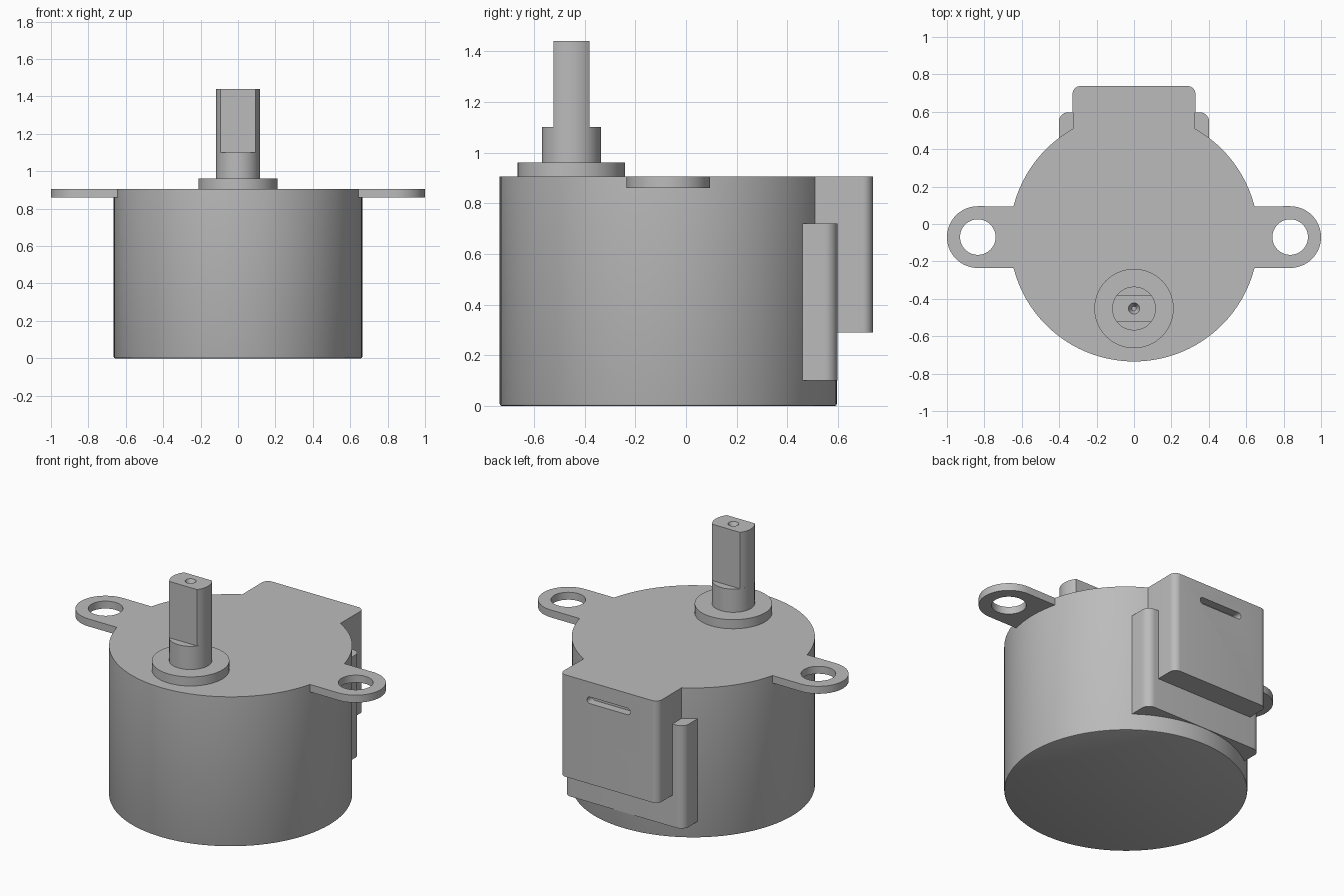
import bpy
import bmesh
from math import asin, cos, sin, pi, radians

cube = bpy.data.objects.get("Cube")
if cube:
    bpy.data.objects.remove(cube)

metal = bpy.data.materials.new("plain grey metal")
metal.use_nodes = True
GREY = (0.5, 0.5, 0.5, 1)
metal.diffuse_color = GREY
metal.node_tree.nodes["Principled BSDF"].inputs["Base Color"].default_value = GREY

BODY_Y, BODY_R, TOP = -0.07, 0.665, 0.905
SHAFT_Y, SHAFT_R, SHAFT_TOP = -0.452, 0.117, 1.44


def arc(cx, cy, r, start, end, steps=24):
    """Points along an arc, from start to end angle in radians."""
    angles = [start + (end - start) * i / steps for i in range(steps + 1)]
    return [(cx + r * cos(a), cy + r * sin(a)) for a in angles]


def circle(cx, cy, r, steps=64):
    return arc(cx, cy, r, 0, 2 * pi, steps)[:-1]


def prism(name, outline, z0, z1, bottom_bevel=0):
    """Extrude a flat outline from z0 up to z1."""
    bm = bmesh.new()
    base = bm.faces.new([bm.verts.new((x, y, z0)) for x, y in outline])
    grown = bmesh.ops.extrude_face_region(bm, geom=[base])["geom"]
    top = [v for v in grown if isinstance(v, bmesh.types.BMVert)]
    bmesh.ops.translate(bm, verts=top, vec=(0, 0, z1 - z0))
    bmesh.ops.recalc_face_normals(bm, faces=bm.faces)
    if bottom_bevel:
        rim = [e for e in bm.edges if all(v.co.z == min(w.co.z for w in e.verts) and v not in top for v in e.verts)]
        bmesh.ops.bevel(bm, geom=rim, offset=bottom_bevel, segments=2, profile=0.5, affect='EDGES')
    mesh = bpy.data.meshes.new(name)
    bm.to_mesh(mesh)
    bm.free()
    mesh.materials.append(metal)
    obj = bpy.data.objects.new(name, mesh)
    bpy.context.collection.objects.link(obj)
    return obj


def select(obj):
    bpy.ops.object.select_all(action='DESELECT')
    obj.select_set(True)
    bpy.context.view_layer.objects.active = obj


def cut(obj, cutter):
    """Subtract the cutter, then discard it."""
    mod = obj.modifiers.new("cut", 'BOOLEAN')
    mod.operation, mod.solver, mod.object = 'DIFFERENCE', 'EXACT', cutter
    select(obj)
    bpy.ops.object.modifier_apply(modifier=mod.name)
    bpy.data.objects.remove(cutter)


def wall_block(name, half, back, corner, z0, z1):
    """Block on the back wall: curved inside, rounded outer corners."""
    a = asin(half / BODY_R)
    outline = arc(0, BODY_Y, BODY_R - 0.002, pi / 2 - a, pi / 2 + a)
    outline += arc(-half + corner, back - corner, corner, pi, pi / 2, 8)
    outline += arc(half - corner, back - corner, corner, pi / 2, 0, 8)
    return prism(name, outline, z0, z1)


parts = []

# Round housing
parts.append(prism("housing", circle(0, BODY_Y, BODY_R, 96), 0, TOP, 0.008))

# Mounting ears with screw holes
EAR_X, EAR_R = 0.835, 0.165
for side, name in ((1, "left_ear"), (-1, "right_ear")):
    a = asin(EAR_R / BODY_R)
    outline = arc(0, BODY_Y, BODY_R - 0.002, a, -a, 12)
    outline += arc(EAR_X, BODY_Y, EAR_R, -pi / 2, pi / 2, 32)
    ear = prism(name, [(side * x, y) for x, y in outline], 0.86, TOP)
    cut(ear, prism("hole_cutter", circle(side * EAR_X, BODY_Y, 0.095), 0.8, 1))
    parts.append(ear)

# Wire cover with a slot in its back face
cover = wall_block("wire_cover", 0.328, 0.737, 0.04, 0.29, TOP)
slot_r, slot_half = 0.02, 0.125
slot = arc(slot_half, 0, slot_r, -pi / 2, pi / 2, 10) + arc(-slot_half, 0, slot_r, pi / 2, 3 * pi / 2, 10)
slot_cutter = prism("slot_cutter", slot, -0.05, 0.05)
slot_cutter.rotation_euler.x = radians(90)
slot_cutter.location = (0, 0.737, 0.795)
cut(cover, slot_cutter)
parts.append(cover)

# Wider bracket behind the cover
parts.append(wall_block("wire_bracket", 0.402, 0.597, 0.05, 0.1, 0.72))

# Bearing boss and round lower shaft
parts.append(prism("boss", circle(0, SHAFT_Y, 0.212), TOP - 0.01, 0.96))
parts.append(prism("shaft_base", circle(0, SHAFT_Y, SHAFT_R), 0.95, 1.1))

# Shaft end with two flats and a centre hole
f = asin(0.071 / SHAFT_R)
flats = arc(0, SHAFT_Y, SHAFT_R, -f, f, 14) + arc(0, SHAFT_Y, SHAFT_R, pi - f, pi + f, 14)
shaft = prism("shaft_end", flats, 1.09, SHAFT_TOP)
bpy.ops.mesh.primitive_cone_add(vertices=24, radius1=0.012, radius2=0.048, depth=0.08,
                                location=(0, SHAFT_Y, SHAFT_TOP))
cut(shaft, bpy.context.object)
parts.append(shaft)

# Smooth the curved walls and keep the rims sharp
for part in parts:
    select(part)
    bpy.ops.object.shade_smooth_by_angle(angle=radians(30))
